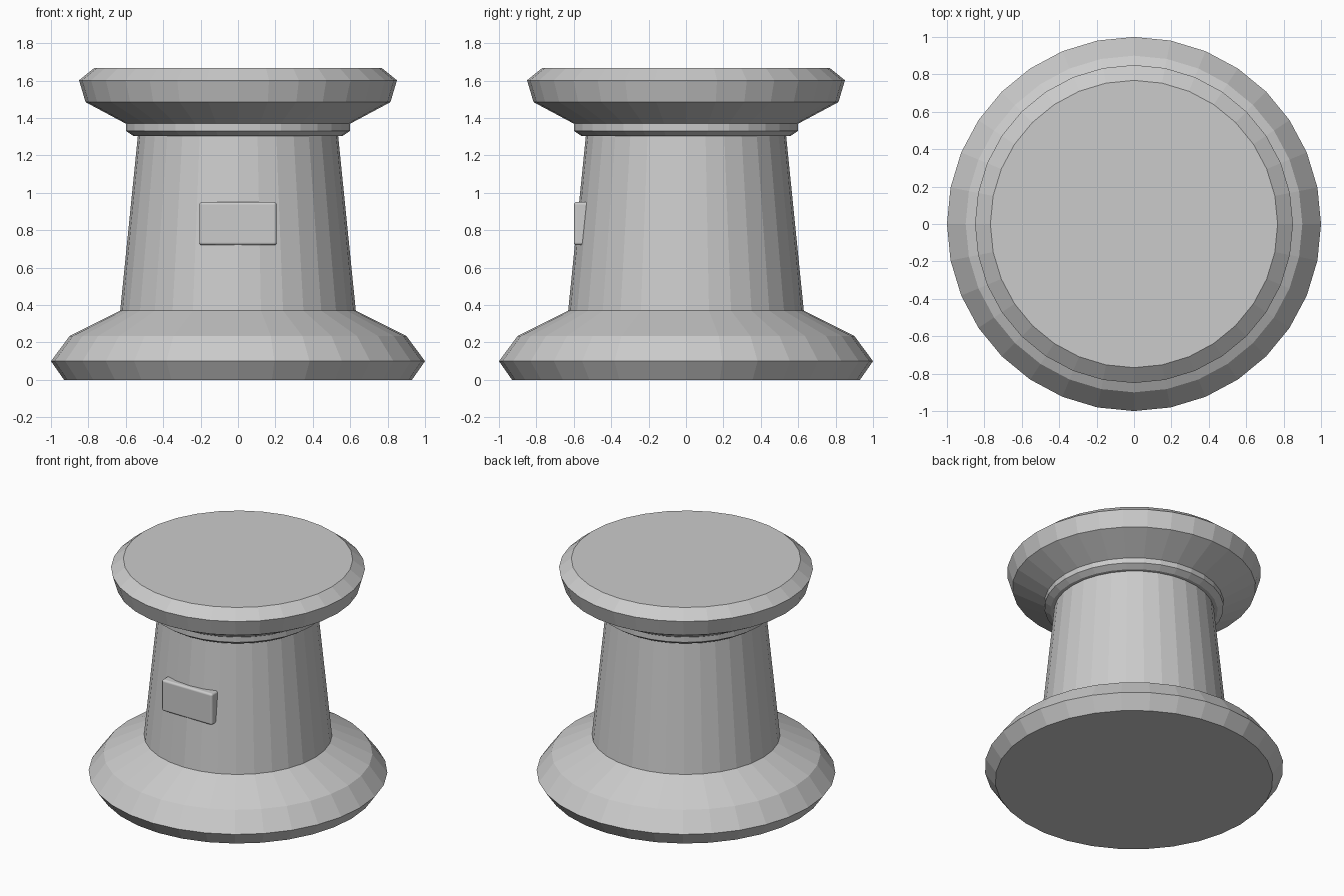
import bpy, bmesh
from math import cos, sin, tau

if "Cube" in bpy.data.objects:
    bpy.data.objects.remove(bpy.data.objects["Cube"], do_unlink=True)

SIDES = 32

grey = bpy.data.materials.new("plain grey")
grey.use_nodes = True
grey.diffuse_color = (0.6, 0.6, 0.6, 1)
grey.node_tree.nodes["Principled BSDF"].inputs["Base Color"].default_value = (0.6, 0.6, 0.6, 1)


def add_object(name, bm):
    bmesh.ops.recalc_face_normals(bm, faces=bm.faces)
    mesh = bpy.data.meshes.new(name)
    bm.to_mesh(mesh)
    bm.free()
    mesh.materials.append(grey)
    obj = bpy.data.objects.new(name, mesh)
    bpy.context.collection.objects.link(obj)
    return obj


def turned(name, profile):
    """Closed faceted solid from (radius, height) pairs."""
    bm = bmesh.new()
    rings = [[bm.verts.new((r * cos(tau * i / SIDES), r * sin(tau * i / SIDES), z))
              for i in range(SIDES)] for r, z in profile]
    for low, high in zip(rings, rings[1:]):
        for i in range(SIDES):
            j = (i + 1) % SIDES
            bm.faces.new((low[i], low[j], high[j], high[i]))
    bm.faces.new(rings[0])
    bm.faces.new(rings[-1])
    return add_object(name, bm)


# Flared foot, tapered column and wide cap with its collar
turned("base", [(0.93, 0), (1.0, 0.1), (0.9, 0.235), (0.63, 0.37)])
turned("column", [(0.63, 0.369), (0.535, 1.31)])
turned("cap", [(0.56, 1.305), (0.6, 1.332), (0.6, 1.37),
               (0.815, 1.485), (0.85, 1.602), (0.768, 1.668)])

# Rounded plaque set into the front of the column
bm = bmesh.new()
bmesh.ops.create_cube(bm, size=1)
bmesh.ops.scale(bm, vec=(0.414, 0.12, 0.232), verts=bm.verts)
bmesh.ops.translate(bm, vec=(0, -0.54, 0.836), verts=bm.verts)
plaque = add_object("plaque", bm)
bevel = plaque.modifiers.new("rounded edges", "BEVEL")
bevel.width = 0.016
bevel.segments = 3
for poly in plaque.data.polygons:
    poly.use_smooth = True
bevel.harden_normals = True
